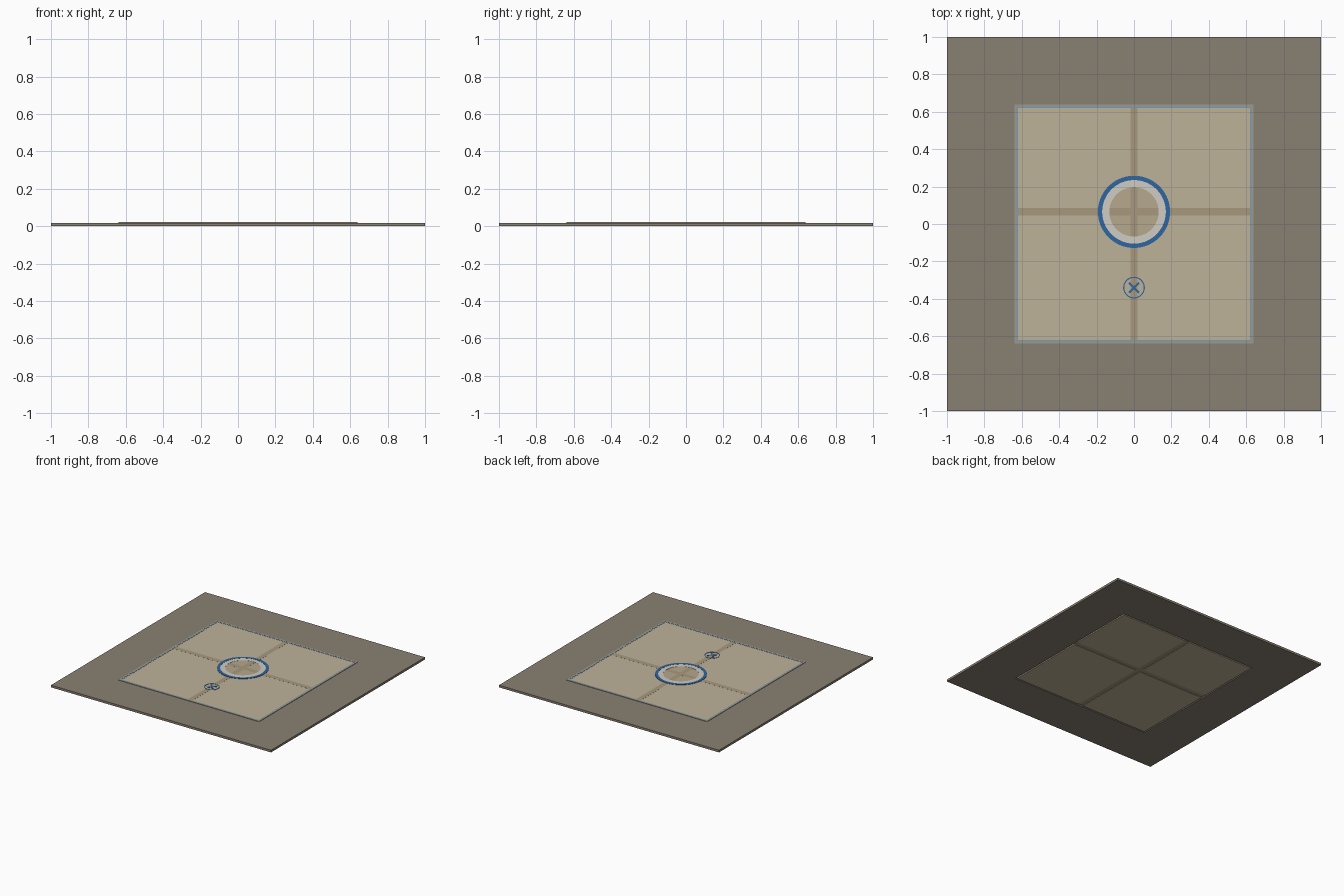
import bpy, bmesh, math

if "Cube" in bpy.data.objects:
    bpy.data.objects.remove(bpy.data.objects["Cube"])

def lin(c):
    c /= 255
    return c / 12.92 if c < 0.04045 else ((c + 0.055) / 1.055) ** 2.4

def material(name, r, g, b):
    m = bpy.data.materials.new(name)
    m.diffuse_color = (lin(r), lin(g), lin(b), 1)
    m.use_nodes = True
    m.node_tree.nodes["Principled BSDF"].inputs["Base Color"].default_value = m.diffuse_color
    return m

FRAME = material("dark_taupe", 137, 128, 114)
TILE = material("sand", 190, 178, 153)
SEAM = material("dark_sand", 168, 153, 125)
INSET = material("mid_sand", 182, 168, 140)
TRIM = material("pale_grey", 158, 154, 140)
PALE = material("pale_stone", 208, 203, 195)
BLUE = material("blue", 46, 102, 160)
LIGHT_BLUE = material("light_blue", 125, 155, 180)

def finish(name, bm, mat):
    bmesh.ops.recalc_face_normals(bm, faces=bm.faces)
    me = bpy.data.meshes.new(name)
    bm.to_mesh(me)
    bm.free()
    me.materials.append(mat)
    ob = bpy.data.objects.new(name, me)
    bpy.context.collection.objects.link(ob)
    return ob

def box(name, x0, x1, y0, y1, z0, z1, mat):
    bm = bmesh.new()
    bmesh.ops.create_cube(bm, size=1)
    for v in bm.verts:
        v.co = (x0 if v.co.x < 0 else x1, y0 if v.co.y < 0 else y1, z0 if v.co.z < 0 else z1)
    return finish(name, bm, mat)

def ring(name, outer, inner, z0, z1, mat, n=64, cy=0.0):
    """Flat ring; n=4 gives a square frame whose sizes are half widths."""
    k = math.sqrt(2) if n == 4 else 1
    bm = bmesh.new()
    loops = []
    for r, z in ((outer, z0), (outer, z1), (inner, z1), (inner, z0)):
        loops.append([bm.verts.new((k * r * math.cos(2 * math.pi * (i + .5) / n),
                                    cy + k * r * math.sin(2 * math.pi * (i + .5) / n), z))
                      for i in range(n)])
    for a in range(4):
        p, q = loops[a], loops[(a + 1) % 4]
        for i in range(n):
            j = (i + 1) % n
            bm.faces.new((p[i], p[j], q[j], q[i]))
    return finish(name, bm, mat)

CY, W, E = 0.065, 0.02, 0.625   # seam crossing, seam half width, panel half size

# Surrounding border
ring("border", 1.0, 0.635, 0, 0.018, FRAME, n=4)

# Four floor tiles separated by a cross of seams
for nx, x0, x1 in (("left", -E, -W), ("right", W, E)):
    for ny, y0, y1 in (("front", -E, CY - W), ("back", CY + W, E)):
        box(f"tile_{ny}_{nx}", x0, x1, y0, y1, 0, 0.0195, TILE)
box("seam_across", -E, E, CY - W, CY + W, 0.003, 0.020, SEAM)
box("seam_front", -W, W, -E, CY - W, 0.003, 0.020, SEAM)
box("seam_back", -W, W, CY + W, E, 0.003, 0.020, SEAM)

# Trim around the panel with a thin blue line
ring("panel_trim", 0.64, 0.628, 0.012, 0.0212, TRIM, n=4)
ring("panel_line", 0.628, 0.620, 0.015, 0.0208, LIGHT_BLUE, n=4)

# Central medallion
bm = bmesh.new()
bmesh.ops.create_cone(bm, cap_ends=True, segments=64, radius1=0.135, radius2=0.135, depth=0.0006)
bmesh.ops.translate(bm, verts=bm.verts, vec=(0, CY, 0.0196))
finish("medallion_disc", bm, INSET)
ring("medallion_band", 0.172, 0.132, 0.019, 0.0212, PALE, cy=CY)
ring("medallion_rim", 0.193, 0.170, 0.019, 0.0220, BLUE, cy=CY)

# Small crossed marker in front of the medallion
MY = -0.34
ring("marker_ring", 0.058, 0.052, 0.019, 0.0212, BLUE, n=48, cy=MY)
for i, s in enumerate((1, -1)):
    bar = box(f"marker_bar_{i + 1}", -0.038, 0.038, -0.006, 0.006, 0.019, 0.0212 + 0.0003 * i, BLUE)
    bar.rotation_euler.z = s * math.pi / 4
    bar.location.y = MY
